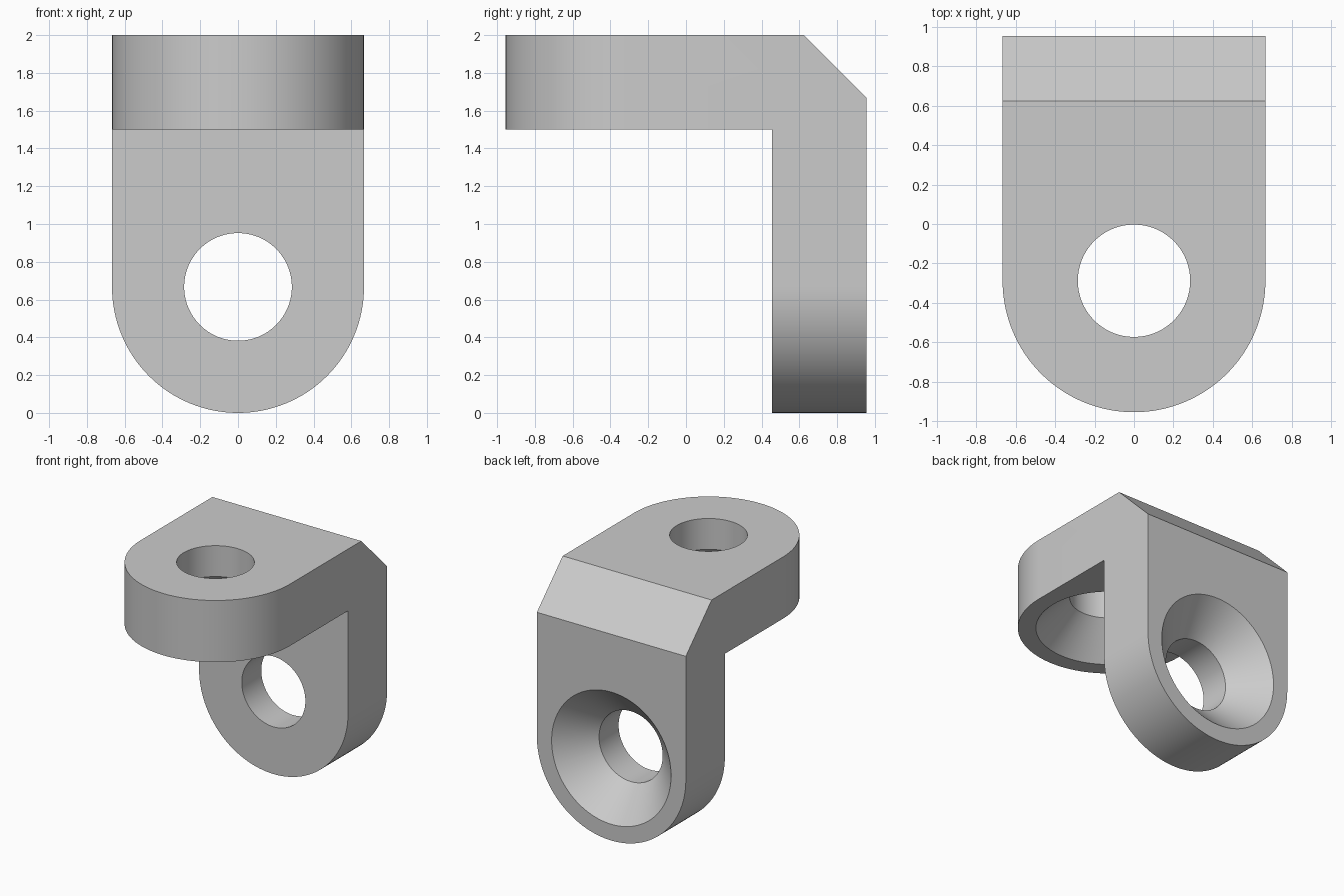
import bpy, bmesh, math
from mathutils import Matrix, Vector

cube = bpy.data.objects.get("Cube")
if cube:
    bpy.data.objects.remove(cube, do_unlink=True)

HALF_W = 0.667            # half width, also the radius of the rounded ends
THICK = 0.5
FRONT, BACK, TOP = -0.955, 0.955, 2.0
CHAMFER = 0.33
HOLE_R, SINK_R, SINK_DEPTH = 0.285, 0.535, 0.25
SEGMENTS = 128

grey = bpy.data.materials.new("plain_grey")
grey.use_nodes = True
colour = (0.6, 0.6, 0.6, 1)
grey.diffuse_color = colour
grey.node_tree.nodes["Principled BSDF"].inputs["Base Color"].default_value = colour


def make_object(name, bm):
    bmesh.ops.recalc_face_normals(bm, faces=bm.faces)
    mesh = bpy.data.meshes.new(name)
    bm.to_mesh(mesh)
    bm.free()
    mesh.materials.append(grey)
    obj = bpy.data.objects.new(name, mesh)
    bpy.context.collection.objects.link(obj)
    return obj


def prism(name, points, direction):
    """Extrude a closed outline along a direction."""
    bm = bmesh.new()
    face = bm.faces.new([bm.verts.new(p) for p in points])
    grown = bmesh.ops.extrude_face_region(bm, geom=[face])["geom"]
    verts = [v for v in grown if isinstance(v, bmesh.types.BMVert)]
    bmesh.ops.translate(bm, vec=Vector(direction), verts=verts)
    return make_object(name, bm)


def tongue(centre, far):
    """Outline with a half-round end at centre and a square end at far."""
    steps = SEGMENTS // 2
    arc = [(HALF_W * math.cos(math.pi * i / steps),
            centre - HALF_W * math.sin(math.pi * i / steps)) for i in range(steps + 1)]
    return arc + [(-HALF_W, far), (HALF_W, far)]


def countersunk_cutter(name, matrix):
    """Revolved screw hole, with its wide mouth at local z = 0."""
    over = 0.1
    profile = [(0, -over), (SINK_R + over, -over), (HOLE_R, SINK_DEPTH),
               (HOLE_R, THICK + over), (0, THICK + over)]
    bm = bmesh.new()
    verts = [bm.verts.new((r, 0, z)) for r, z in profile]
    edges = [bm.edges.new(pair) for pair in zip(verts, verts[1:])]
    bmesh.ops.spin(bm, geom=verts + edges, cent=(0, 0, 0), axis=(0, 0, 1),
                   angle=math.tau, steps=SEGMENTS)
    bmesh.ops.remove_doubles(bm, verts=bm.verts, dist=1e-4)
    bm.transform(matrix)
    return make_object(name, bm)


def apply_boolean(target, cutter, operation):
    cutter.hide_render = True
    mod = target.modifiers.new(cutter.name, "BOOLEAN")
    mod.operation, mod.solver, mod.object = operation, "EXACT", cutter
    bpy.context.view_layer.objects.active = target
    bpy.ops.object.modifier_apply(modifier=mod.name)
    bpy.data.objects.remove(cutter, do_unlink=True)


# Chamfered L profile, left oversize in width so the outlines trim it
inner = BACK - THICK
side = [(FRONT - 0.1, TOP - THICK), (inner, TOP - THICK), (inner, -0.1), (BACK, -0.1),
        (BACK, TOP - CHAMFER), (BACK - CHAMFER, TOP), (FRONT - 0.1, TOP)]
bracket = prism("angle_bracket", [(-1, y, z) for y, z in side], (2, 0, 0))

# Rounded ends of the top arm and of the back arm
top_centre, back_centre = FRONT + HALF_W, HALF_W
top_outline = tongue(top_centre, 1.5)
back_outline = tongue(back_centre, 2.5)
apply_boolean(bracket, prism("top_arm_outline", [(x, y, -1) for x, y in top_outline],
                             (0, 0, 4)), "INTERSECT")
apply_boolean(bracket, prism("back_arm_outline", [(x, -2, z) for x, z in back_outline],
                             (0, 4, 0)), "INTERSECT")

# Countersunk holes: mouths on the underside of the top arm and the rear face
under = Matrix.Translation((0, top_centre, TOP - THICK))
rear = Matrix.Translation((0, BACK, back_centre)) @ Matrix.Rotation(math.pi / 2, 4, "X")
apply_boolean(bracket, countersunk_cutter("top_arm_hole", under), "DIFFERENCE")
apply_boolean(bracket, countersunk_cutter("back_arm_hole", rear), "DIFFERENCE")

# Smooth curved walls, crisp edges
bpy.ops.object.select_all(action="DESELECT")
bracket.select_set(True)
bpy.context.view_layer.objects.active = bracket
bpy.ops.object.shade_smooth_by_angle(angle=math.radians(25))
